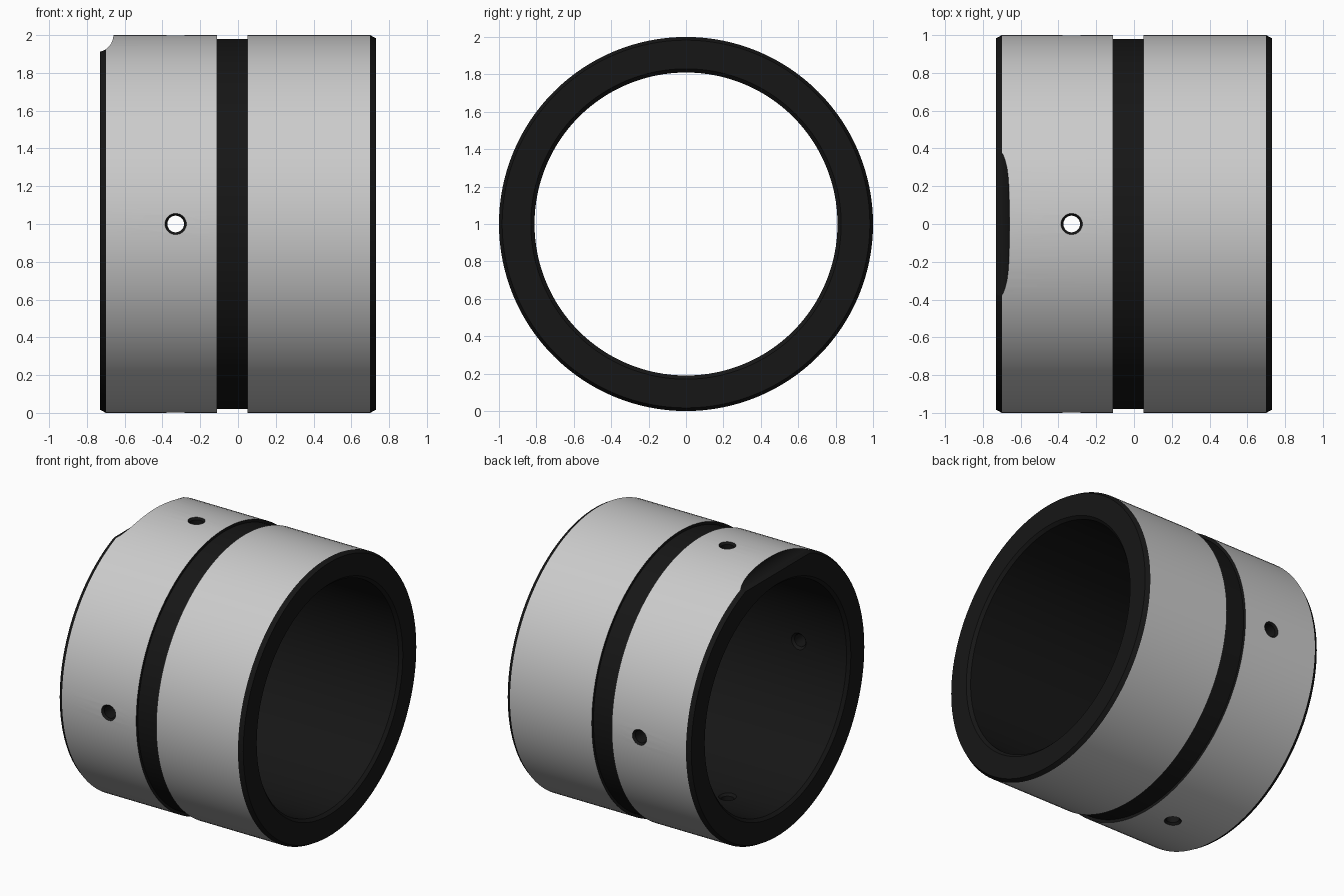
import bpy, bmesh
from math import cos, sin, pi

if "Cube" in bpy.data.objects:
    bpy.data.objects.remove(bpy.data.objects["Cube"])

dark = bpy.data.materials.new("dark_coating")
dark.diffuse_color = (0.008, 0.008, 0.008, 1)
dark.use_nodes = True
dark.node_tree.nodes["Principled BSDF"].inputs["Base Color"].default_value = dark.diffuse_color


def lathe(name, profile, grey_bands=(), segments=128, axis='X', at=(0, 0, 0), closed=True):
    """Spin (along, radius) points around an axis; listed bands stay grey."""
    bm = bmesh.new()
    rings = []
    for a, r in profile:
        ring = []
        for i in range(segments):
            t = 2 * pi * i / segments
            p = {'X': (a, r * cos(t), r * sin(t)),
                 'Y': (r * sin(t), a, r * cos(t)),
                 'Z': (r * cos(t), r * sin(t), a)}[axis]
            ring.append(bm.verts.new([p[k] + at[k] for k in range(3)]))
        rings.append(ring)
    n = len(rings)
    for j in range(n if closed else n - 1):
        a, b = rings[j], rings[(j + 1) % n]
        for i in range(segments):
            k = (i + 1) % segments
            f = bm.faces.new((a[i], a[k], b[k], b[i]))
            f.material_index = 0 if j in grey_bands else 1
    if not closed:
        for ring in (rings[0], rings[-1]):
            bm.faces.new(ring).material_index = 1
    bmesh.ops.recalc_face_normals(bm, faces=bm.faces)
    me = bpy.data.meshes.new(name)
    bm.to_mesh(me)
    bm.free()
    me.materials.append(None)
    me.materials.append(dark)
    ob = bpy.data.objects.new(name, me)
    bpy.context.collection.objects.link(ob)
    return ob


# Ring-shaped sleeve with chamfered ends and a shallow groove
sleeve = lathe("sleeve", [
    (-0.73, 0.83), (-0.73, 0.983), (-0.70, 1.0), (-0.11, 1.0), (-0.11, 0.98),
    (0.05, 0.98), (0.05, 1.0), (0.70, 1.0), (0.73, 0.983), (0.73, 0.83),
    (0.71, 0.81), (-0.71, 0.81)], grey_bands=(2, 6), at=(0, 0, 1))

# Cutters: countersunk cross holes and the rounded edge notch
hole = [(-1.02, 0.075), (-0.985, 0.044), (-0.825, 0.044), (-0.79, 0.075)]
hole_pos = [(-a, r) for a, r in reversed(hole)]
cutters = []
for axis in 'YZ':
    for side, prof in (("a", hole), ("b", hole_pos)):
        cutters.append(lathe("hole_cutter_" + axis + side, prof, segments=48,
                             axis=axis, at=(-0.33, 0, 1), closed=False))
cutters.append(lathe("notch_cutter", [(-0.7, 0.09), (0.7, 0.09)], segments=64,
                     axis='Y', at=(-0.75, 0, 2.0), closed=False))

# Cut the sleeve
bpy.context.view_layer.objects.active = sleeve
sleeve.select_set(True)
for c in cutters:
    c.hide_render = True
    m = sleeve.modifiers.new("cut", 'BOOLEAN')
    m.operation = 'DIFFERENCE'
    m.solver = 'EXACT'
    m.object = c
    bpy.ops.object.modifier_apply(modifier=m.name)
for c in cutters:
    bpy.data.objects.remove(c, do_unlink=True)

bpy.ops.object.shade_smooth_by_angle(angle=0.4)
